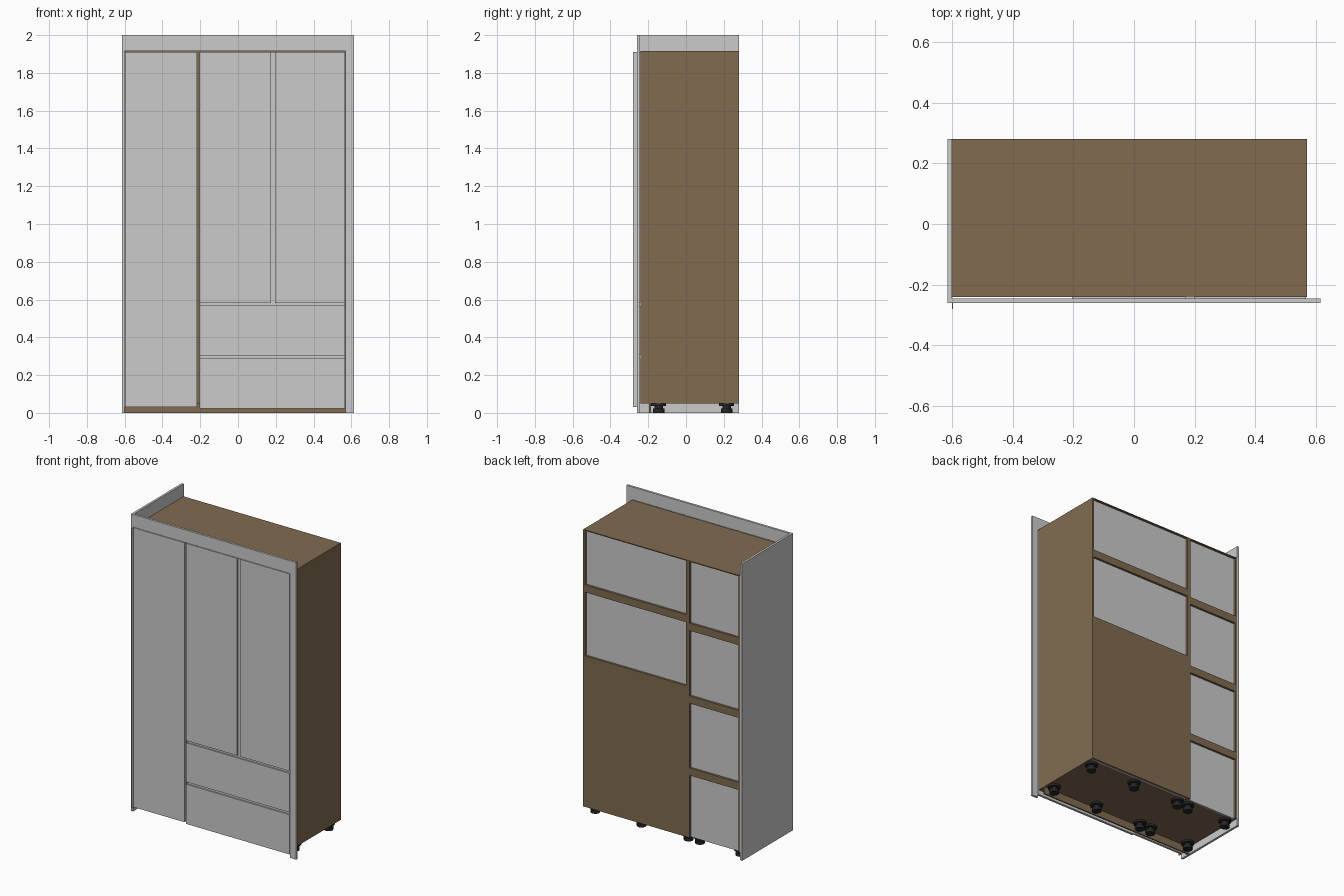
import bpy
import bmesh

old = bpy.data.objects.get("Cube")
if old:
    bpy.data.objects.remove(old, do_unlink=True)


def material(name, color):
    m = bpy.data.materials.new(name)
    m.use_nodes = True
    m.diffuse_color = (*color, 1)
    m.node_tree.nodes["Principled BSDF"].inputs["Base Color"].default_value = (*color, 1)
    return m


GREY = material("light_grey_laminate", (0.6, 0.6, 0.6))
BROWN = material("brown_board", (0.22, 0.148, 0.082))
BLACK = material("black_plastic", (0.02, 0.02, 0.022))


def finish(name, bm, mat):
    mesh = bpy.data.meshes.new(name)
    bm.to_mesh(mesh)
    bm.free()
    mesh.materials.append(mat)
    obj = bpy.data.objects.new(name, mesh)
    bpy.context.collection.objects.link(obj)
    return obj


def board(name, x, y, z, mat):
    """Box spanning the given (low, high) ranges."""
    bm = bmesh.new()
    bmesh.ops.create_cube(bm, size=1)
    for v in bm.verts:
        v.co = [r[0] if c < 0 else r[1] for c, r in zip(v.co, (x, y, z))]
    return finish(name, bm, mat)


# Key planes
LEFT, SPLIT, RIGHT = -0.6, -0.21, 0.57
FLOOR, ROOF = 0.05, 1.915
FRONT, BACK = -0.24, 0.28
T = 0.013
DEPTH = (FRONT, BACK)
FACE = (-0.26, -0.245)
HEIGHT = (FLOOR, ROOF)

# Carcass: uprights, top and bottom
for name, x in (("carcass_outer_side", LEFT), ("divider_a", SPLIT - T),
                ("divider_b", SPLIT), ("carcass_end_side", RIGHT - T)):
    board(name, (x, x + T), DEPTH, HEIGHT, BROWN)
board("carcass_top", (LEFT, RIGHT), DEPTH, (ROOF - 0.006, ROOF), BROWN)
board("carcass_bottom", (LEFT, RIGHT), (FRONT, 0.255), (FLOOR, FLOOR + T), BROWN)

# Recessed grey backs with brown rails, and the solid lower back
NARROW = (LEFT + T, SPLIT - T)
WIDE = (SPLIT + T, RIGHT - T)
for name, x in (("narrow_back", NARROW), ("wide_back", WIDE)):
    board(name, x, (0.255, 0.265), (FLOOR, ROOF - 0.006), GREY)
for x, levels in ((NARROW, (0.47, 0.955, 1.445)), (WIDE, (1.495,))):
    for z in levels:
        board("back_rail", x, (0.265, BACK), (z, z + 0.05), BROWN)
        board("shelf", x, (FRONT + 0.02, 0.255), (z + 0.02, z + 0.02 + T), BROWN)
board("lower_back", WIDE, (0.265, BACK), (FLOOR, 1.067), BROWN)

# Outer cladding: side panel, top rail and end stile
board("side_panel", (-0.615, LEFT), (FACE[1], BACK), (0, 2), GREY)
board("side_stile", (-0.615, LEFT), FACE, (0, 2), GREY)
board("top_rail", (LEFT, RIGHT), FACE, (ROOF, 2), GREY)
board("end_stile", (RIGHT, 0.615), FACE, (0, 2), GREY)

# Doors and drawer fronts
for name, x, z in (
    ("tall_door", (-0.598, -0.217), (0.03, 1.911)),
    ("middle_door", (-0.205, 0.176), (0.583, 1.911)),
    ("end_door", (0.196, 0.566), (0.583, 1.911)),
    ("upper_drawer", (-0.205, 0.566), (0.305, 0.568)),
    ("lower_drawer", (-0.205, 0.566), (0.022, 0.289)),
):
    board(name, x, FACE, z, GREY)

# Grip profiles set into the gaps, and the edge grip on the tall door
GRIP = (-0.25, FRONT)
board("door_grip", (0.17, 0.2), GRIP, (0.575, 1.911), GREY)
for z in (0.284, 0.563):
    board("drawer_grip", (-0.205, 0.566), GRIP, (z, z + 0.025), GREY)
board("tall_door_grip", (-0.6, -0.596), (-0.28, -0.26), (0.03, 1.911), GREY)

# Plinth
board("plinth", (LEFT, RIGHT), (-0.195, -0.185), (0, FLOOR), BROWN)


def foot(x, y):
    """Levelling foot: mounting plate, stem and round pad."""
    bm = bmesh.new()
    for r, low, high in ((0.04, 0.036, FLOOR), (0.022, 0.02, 0.036), (0.03, 0, 0.022)):
        made = bmesh.ops.create_cone(bm, cap_ends=True, segments=12, radius1=r,
                                     radius2=r, depth=high - low)
        bmesh.ops.translate(bm, verts=made["verts"], vec=(x, y, (low + high) / 2))
    finish("levelling_foot", bm, BLACK)


for y in (-0.145, 0.215):
    for x in (-0.555, -0.255, -0.17, 0.18, 0.525):
        foot(x, y)
